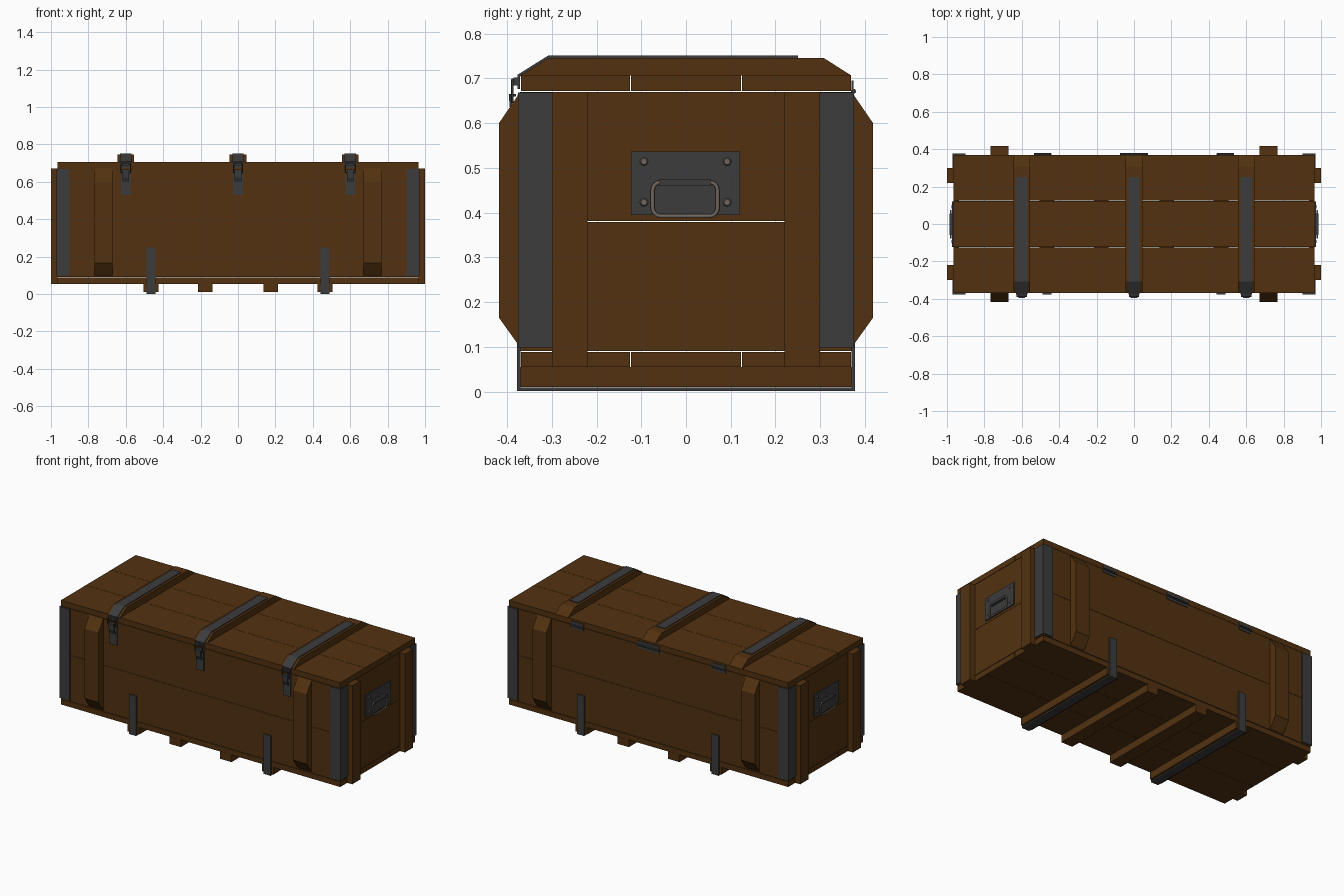
import bpy, bmesh, math
from mathutils import Vector

cube = bpy.data.objects.get("Cube")
if cube:
    bpy.data.objects.remove(cube, do_unlink=True)


def material(name, rgb, rough=0.8):
    m = bpy.data.materials.new(name)
    m.use_nodes = True
    m.diffuse_color = (*rgb, 1)
    bsdf = m.node_tree.nodes["Principled BSDF"]
    bsdf.inputs["Base Color"].default_value = (*rgb, 1)
    bsdf.inputs["Roughness"].default_value = rough
    return m


WOOD = material("brown wood", (0.085, 0.031, 0.005))
IRON = material("dark iron", (0.045, 0.045, 0.045))
STEEL = material("worn steel", (0.16, 0.13, 0.11))


def finish(name, bm, mat):
    bmesh.ops.recalc_face_normals(bm, faces=bm.faces)
    mesh = bpy.data.meshes.new(name)
    bm.to_mesh(mesh)
    bm.free()
    mesh.materials.append(mat)
    ob = bpy.data.objects.new(name, mesh)
    bpy.context.collection.objects.link(ob)
    return ob


def box(name, x, y, z, mat=WOOD):
    """Box from (min, max) ranges."""
    bm = bmesh.new()
    bmesh.ops.create_cube(bm, size=1)
    for v in bm.verts:
        v.co = [r[0] + (c + 0.5) * (r[1] - r[0]) for c, r in zip(v.co, (x, y, z))]
    return finish(name, bm, mat)


def prism(name, x, width, profile, mat=WOOD):
    """Closed (y, z) profile extruded along x."""
    bm = bmesh.new()
    face = bm.faces.new([bm.verts.new((x - width / 2, y, z)) for y, z in profile])
    new = bmesh.ops.extrude_face_region(bm, geom=[face])["geom"]
    bmesh.ops.translate(bm, vec=(width, 0, 0),
                        verts=[v for v in new if isinstance(v, bmesh.types.BMVert)])
    return finish(name, bm, mat)


def ribbon(name, x, width, path, thick=0.006, mat=IRON):
    """Bent metal strip following a (y, z) path."""
    bm = bmesh.new()
    rows = [[bm.verts.new((x + s * width / 2, y, z)) for s in (-1, 1)] for y, z in path]
    for a, b in zip(rows, rows[1:]):
        bm.faces.new((a[0], a[1], b[1], b[0]))
    ob = finish(name, bm, mat)
    mod = ob.modifiers.new("thickness", "SOLIDIFY")
    mod.thickness, mod.offset, mod.use_even_offset = thick, 0, True
    return ob


def wire(name, points, radius, mat=STEEL):
    """Closed wire loop."""
    curve = bpy.data.curves.new(name, "CURVE")
    curve.dimensions = "3D"
    curve.bevel_depth, curve.bevel_resolution = radius, 1
    spline = curve.splines.new("POLY")
    spline.points.add(len(points) - 1)
    for p, co in zip(spline.points, points):
        p.co = (*co, 1)
    spline.use_cyclic_u = True
    curve.materials.append(mat)
    ob = bpy.data.objects.new(name, curve)
    bpy.context.collection.objects.link(ob)


def rounded_rect(w, h, r, steps=4):
    """Outline points of a rounded rectangle."""
    pts = []
    for i, (sx, sy) in enumerate(((1, 1), (-1, 1), (-1, -1), (1, -1))):
        for k in range(steps + 1):
            a = math.pi / 2 * (i + k / steps)
            pts.append((sx * (w / 2 - r) + r * math.cos(a), sy * (h / 2 - r) + r * math.sin(a)))
    return pts


L, W, T = 0.965, 0.37, 0.03
GAP = 0.0015

# Floor and lid, three planks each
for name, z in (("floor_plank", (0.055, 0.088)), ("lid_plank", (0.672, 0.706))):
    for y0, y1 in ((-W, -0.124), (-0.124, 0.124), (0.124, W)):
        box(name, (-L, L), (y0 + GAP / 2, y1 - GAP / 2), z)

# Walls, two planks high
for z in ((0.091, 0.38 - GAP / 2), (0.38 + GAP / 2, 0.67)):
    for s in (-1, 1):
        box("side_plank", (-L, L), sorted((s * W, s * (W - T))), z)
        box("end_plank", sorted((s * L, s * (L - T))), (T - W, W - T), z)

side_profile = ((0.37, 0.67), (0.418, 0.6), (0.418, 0.165), (0.37, 0.098))
for sx in (-1, 1):
    for sy in (-1, 1):
        # End battens, chamfered side battens and corner irons
        box("end_batten", sorted((sx * L, sx)), sorted((sy * 0.22, sy * 0.3)), (0.055, 0.67))
        prism("side_batten", sx * 0.72, 0.096, [(sy * y, z) for y, z in side_profile])
        box("corner_iron_side", sorted((sx * 0.9, sx * 0.971)),
            sorted((sy * W, sy * 0.376)), (0.098, 0.668), IRON)
        box("corner_iron_end", sorted((sx * L, sx * 0.971)),
            sorted((sy * 0.3, sy * W)), (0.098, 0.668), IRON)

    # Handle plate, rivets and swinging handle
    box("handle_plate", sorted((sx * L, sx * 0.972)), (-0.123, 0.121), (0.395, 0.536), IRON)
    for y in (-0.094, 0.092):
        for z in (0.423, 0.514):
            bm = bmesh.new()
            bmesh.ops.create_cone(bm, cap_ends=True, segments=8, radius1=0.01,
                                  radius2=0.007, depth=0.006)
            bmesh.ops.rotate(bm, verts=bm.verts, cent=(0, 0, 0),
                             matrix=Vector((0, 0, 1)).rotation_difference(Vector((sx, 0, 0))).to_matrix())
            bmesh.ops.translate(bm, verts=bm.verts, vec=(sx * 0.974, y, z))
            finish("plate_rivet", bm, STEEL)
    wire("end_handle", [(sx * 0.98, y - 0.002, z + 0.43)
                        for y, z in rounded_rect(0.145, 0.076, 0.018)], 0.005)
    box("handle_hinge", sorted((sx * 0.972, sx * 0.986)), (-0.06, 0.056), (0.459, 0.474), IRON)

# Lid battens with iron straps and front latches
for x in (-0.6, 0, 0.6):
    prism("lid_batten", x, 0.09, ((-W, 0.706), (-0.307, 0.746), (0.307, 0.746), (W, 0.706)))
    ribbon("lid_strap", x, 0.06, ((0.25, 0.748), (-0.307, 0.748), (-0.374, 0.706), (-0.374, 0.676)))
    box("latch_plate", (x - 0.026, x + 0.026), (-0.377, -W), (0.53, 0.664), IRON)
    ribbon("latch_lever", x, 0.036, ((-0.378, 0.6), (-0.39, 0.625), (-0.393, 0.662), (-0.38, 0.662)))
    box("latch_catch", (x - 0.028, x + 0.028), (-0.386, -0.374), (0.684, 0.702), IRON)
    wire("latch_loop", [(x + u, -0.388, v + 0.672)
                        for u, v in rounded_rect(0.05, 0.05, 0.008, 2)], 0.003, IRON)

# Back hinges
for x, w in ((-0.49, 0.09), (0, 0.15), (0.49, 0.09)):
    box("hinge_leaf", (x - w / 2, x + w / 2), (W, 0.374), (0.65, 0.695), IRON)
    bm = bmesh.new()
    bmesh.ops.create_cone(bm, cap_ends=True, segments=10, radius1=0.006, radius2=0.006, depth=w)
    for v in bm.verts:
        v.co = (x + v.co.z, 0.374 + v.co.x, 0.671 + v.co.y)
    finish("hinge_pin", bm, IRON)

# Skids, the outer pair wrapped by iron bands
for x in (-0.465, -0.175, 0.175, 0.465):
    box("skid", (x - 0.039, x + 0.039), (-W, W), (0.01, 0.055))
    if abs(x) > 0.3:
        ribbon("skid_band", x, 0.05, ((-0.374, 0.25), (-0.374, 0.005), (0.374, 0.005), (0.374, 0.25)), 0.008)
